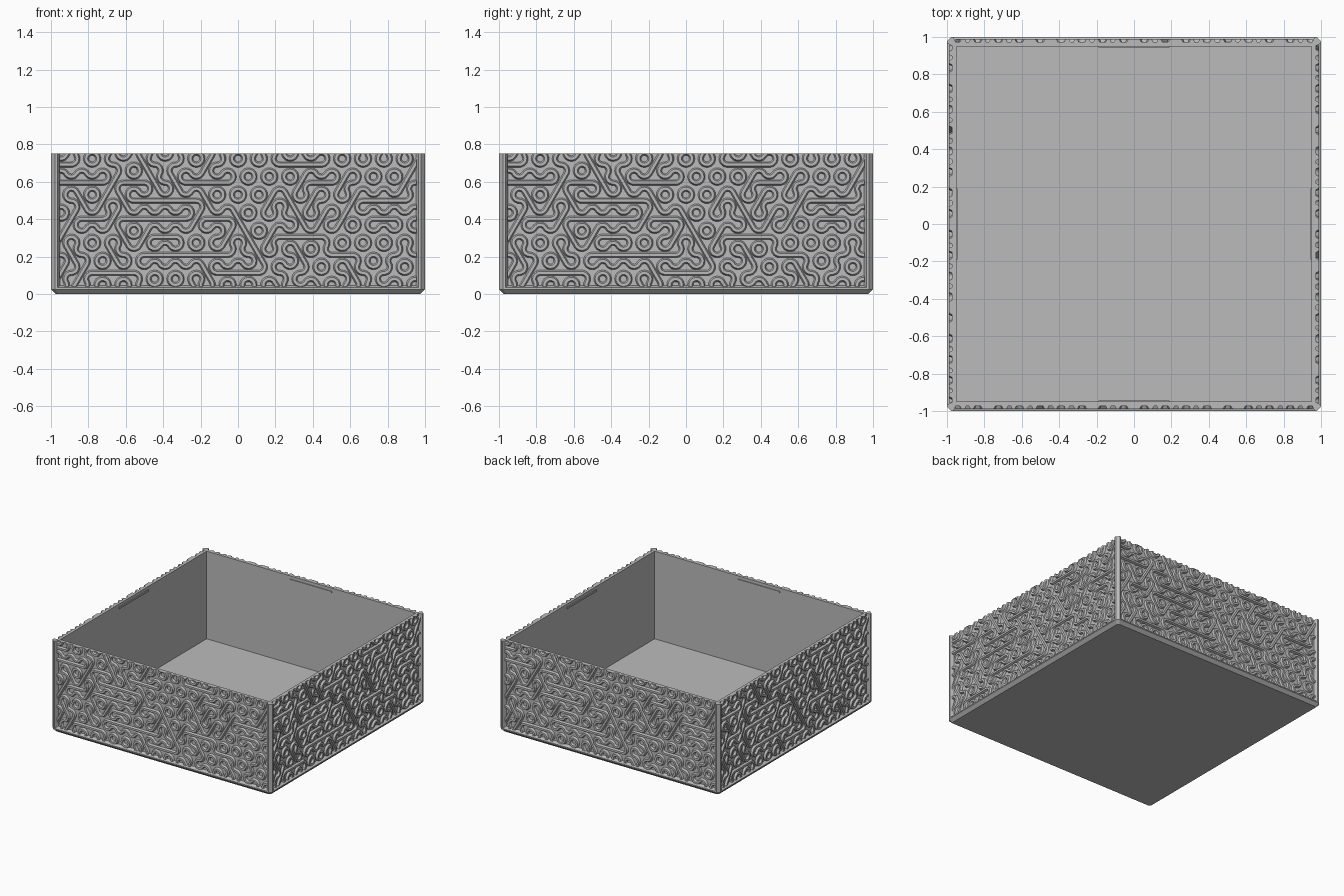
import bpy, bmesh, random
from math import sin, cos, radians, sqrt, hypot, pi
from mathutils import Vector

random.seed(7)
cube = bpy.data.objects.get("Cube")
if cube:
    bpy.data.objects.remove(cube)

grey = bpy.data.materials.new("warm_grey")
grey.use_nodes = True
GREY = (0.5, 0.5, 0.5, 1)
grey.diffuse_color = GREY
grey.node_tree.nodes["Principled BSDF"].inputs["Base Color"].default_value = GREY

HEIGHT, WALL, INNER = 0.75, 0.972, 0.95


def finish(name, bm):
    bmesh.ops.recalc_face_normals(bm, faces=bm.faces)
    mesh = bpy.data.meshes.new(name)
    bm.to_mesh(mesh)
    bm.free()
    mesh.materials.append(grey)
    return add(name, mesh)


def add(name, mesh, turn=0):
    obj = bpy.data.objects.new(name, mesh)
    obj.rotation_euler.z = turn * pi / 2
    bpy.context.collection.objects.link(obj)
    return obj


def copies(first, name):
    for turn, side in enumerate(("right", "back", "left"), 1):
        add(f"{side}_{name}", first.data, turn)


# Tray body: square loops from the underside, over the rim, to the floor
def square_loop(bm, half, z, cut):
    pts = []
    for sx, sy in ((1, 1), (-1, 1), (-1, -1), (1, -1)):
        pair = [(sx * half, sy * (half - cut)), (sx * (half - cut), sy * half)]
        pts += pair if sx * sy > 0 else pair[::-1]
    return [bm.verts.new((x, y, z)) for x, y in pts]


bm = bmesh.new()
loops = [square_loop(bm, *level) for level in (
    (0.975, 0, 0.012), (1, 0.025, 0.022), (1, 0.034, 0.022), (WALL, 0.045, 0),
    (WALL, HEIGHT, 0), (INNER, HEIGHT, 0), (INNER, 0.03, 0))]
for low, high in zip(loops, loops[1:]):
    for i in range(8):
        j = (i + 1) % 8
        bm.faces.new((low[i], low[j], high[j], high[i]))
bm.faces.new(loops[0])
bm.faces.new(loops[-1])
bmesh.ops.remove_doubles(bm, verts=bm.verts, dist=0.0001)
finish("tray_body", bm)

# Chamfered corner posts
bm = bmesh.new()
outline = ((1, .978), (.978, 1), (.966, 1), (.953, WALL), (.951, .951), (WALL, .953), (1, .966))
base = bm.faces.new([bm.verts.new((x, -y, 0.028)) for x, y in outline])
top = bmesh.ops.extrude_face_region(bm, geom=[base])["geom"]
bmesh.ops.translate(bm, vec=(0, 0, HEIGHT - 0.028),
                    verts=[v for v in top if isinstance(v, bmesh.types.BMVert)])
copies(finish("front_corner_post", bm), "corner_post")

# Thin snap ridges inside the rim
bm = bmesh.new()
bmesh.ops.create_cube(bm, size=1)
bmesh.ops.scale(bm, vec=(0.38, 0.012, 0.014), verts=bm.verts)
bmesh.ops.translate(bm, vec=(0, -INNER, 0.718), verts=bm.verts)
copies(finish("front_snap_ridge", bm), "snap_ridge")

# Hexagonal maze relief: each cell joins its six edge midpoints in pairs
W = 0.1114
S = W / sqrt(3)
cells = {(c, r): ((c + (r % 2) / 2) * W, 0.595 + r * 1.5 * S)
         for r in range(-7, 3) for c in range(-10, 11)}


def corner(centre, k):
    a = radians(30 + 60 * k)
    return centre[0] + S * cos(a), centre[1] + S * sin(a)


def gap(p, q):
    return hypot(p[0] - q[0], p[1] - q[1])


# Chosen straight runs: start x, z, axis, length
kinds = {}
runs = ((.23, .69, 0, .22), (.58, .69, 0, .18), (-.93, .595, 0, .18), (-.36, .595, 0, .3),
        (.15, .595, 0, .2), (-.52, .4, 0, .3), (-.76, .115, 0, .4), (-.36, .21, 0, .26),
        (-.1, .115, 0, .22), (.6, .21, 0, .3), (.7, .5, 0, .2), (-.88, .06, 1, .46),
        (-.74, .55, 1, .22), (.52, .42, 1, .36), (-.43, .74, 2, .26), (.84, .58, 1, .14))
for x, z, axis, length in runs:
    a = radians(60 * axis)
    for i in range(int(length / W) + 1):
        spot = (x + i * W * cos(a), z + i * W * sin(a) * (-1 if axis == 2 and z > .5 else 1)
                ) if axis != 2 else (x - i * W * cos(a), z - i * W * sin(a))
        kinds[min(cells, key=lambda n: gap(cells[n], spot))] = ("straight", axis)

# Chosen closed rings, snapped to the nearest cell corner
rings = ((-.77, .73), (-.39, .73), (0, .73), (.59, .73), (.16, .63), (.7, .63), (0, .53),
         (-.74, .28), (-.19, .28), (.54, .28), (-.71, .07), (-.45, .07), (-.05, .07),
         (.33, .07), (.43, .13), (.72, .13), (.87, .13))
for ring in rings:
    spot = min((corner(p, k) for p in cells.values() for k in range(6)),
               key=lambda p: gap(p, ring))
    for name, centre in cells.items():
        for k in range(6):
            if gap(corner(centre, k), spot) < 0.001:
                if kinds.get(name) != ("straight", (k - 1) % 3):
                    kinds[name] = ("arcs", k % 2)


def ridge(bm, path):
    """Sweep a flat-topped ridge along points given with their side direction."""
    rows = []
    for x, z, sx, sz in path:
        rows.append([bm.verts.new((x + sx * o, -WALL - d, z + sz * o))
                     for o, d in ((-.016, -.002), (-.008, .016), (.008, .016), (.016, -.002))])
    for a, b in zip(rows, rows[1:]):
        for i in range(3):
            bm.faces.new((a[i], a[i + 1], b[i + 1], b[i]))


def arc(bm, centre, k):
    cx, cz = corner(centre, k)
    path = []
    for i in range(9):
        a = radians(30 + 60 * k + 120 + 15 * i)
        path.append((cx + S / 2 * cos(a), cz + S / 2 * sin(a), cos(a), sin(a)))
    ridge(bm, path)


bm = bmesh.new()
for name, centre in cells.items():
    kind, n = kinds.get(name) or random.choice(
        [("arcs", 0), ("arcs", 1)] + [("straight", i) for i in range(3)])
    if kind == "arcs":
        for k in (n, n + 2, n + 4):
            arc(bm, centre, k)
    else:
        c, s = cos(radians(60 * n)), sin(radians(60 * n))
        ridge(bm, [(centre[0] + t * c * W / 2, centre[1] + t * s * W / 2, s, -c) for t in (-1, 1)])
        arc(bm, centre, n + 1)
        arc(bm, centre, n + 4)
bmesh.ops.remove_doubles(bm, verts=bm.verts, dist=0.0002)

# Trim the relief to the wall panel
for co, no in (((.955, 0, 0), (1, 0, 0)), ((-.955, 0, 0), (-1, 0, 0)),
               ((0, 0, HEIGHT), (0, 0, 1)), ((0, 0, .04), (0, 0, -1))):
    bmesh.ops.bisect_plane(bm, geom=bm.verts[:] + bm.edges[:] + bm.faces[:],
                           plane_co=co, plane_no=no, clear_outer=True)
rim = [e for e in bm.edges if e.is_boundary and all(v.co.z > HEIGHT - .001 for v in e.verts)]

# Close the cut ends along the rim
ends = bmesh.ops.extrude_edge_only(bm, edges=rim)["geom"]
for v in ends:
    if isinstance(v, bmesh.types.BMVert):
        v.co.y = -WALL + 0.002
bm.normal_update()
for f in bm.faces:
    if f.normal.dot(Vector((0, -1, 0.5))) < 0:
        f.normal_flip()
mesh = bpy.data.meshes.new("maze_relief")
bm.to_mesh(mesh)
bm.free()
mesh.materials.append(grey)
copies(add("front_maze_relief", mesh), "maze_relief")
